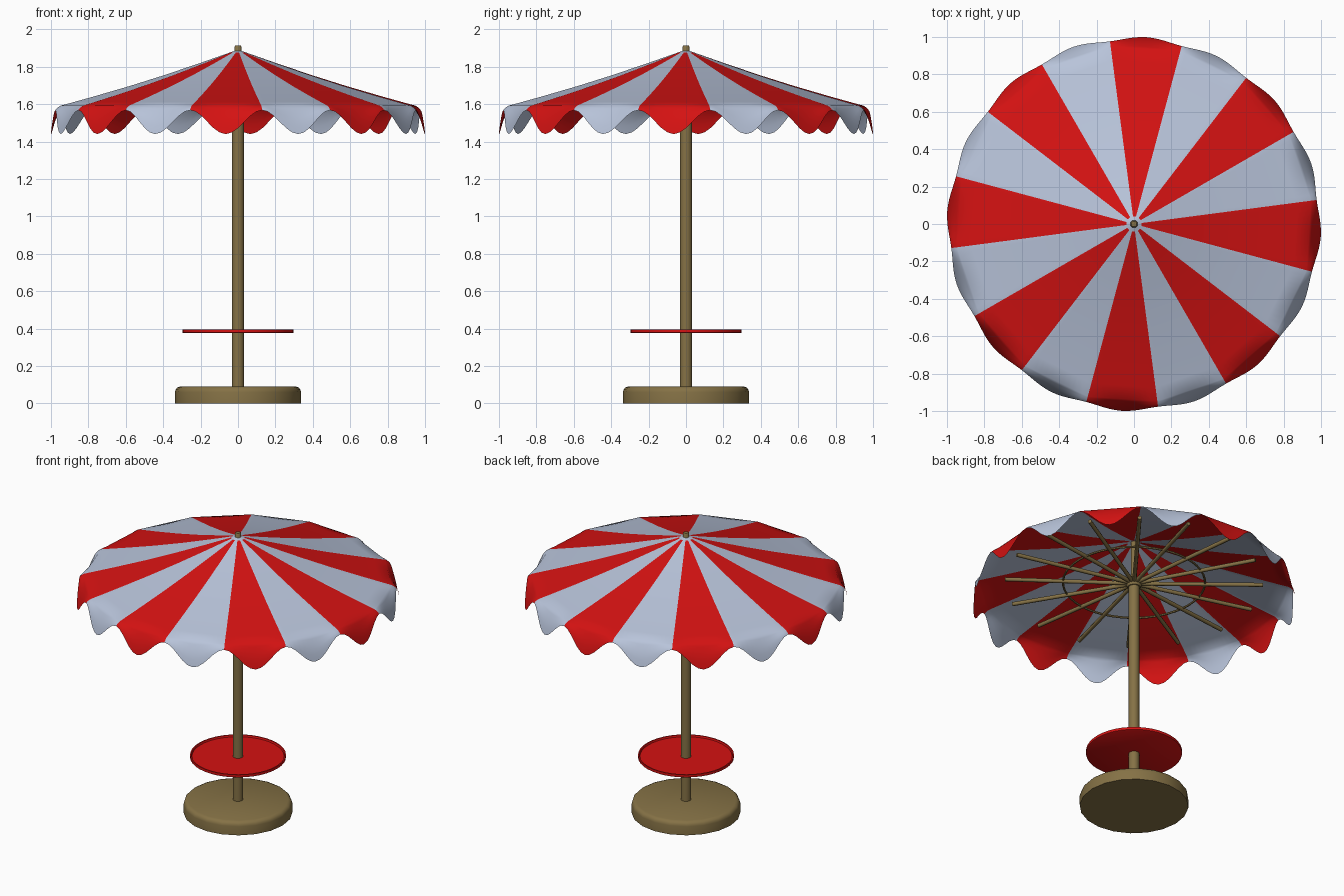
import bpy, bmesh, math
from mathutils import Vector

cube = bpy.data.objects.get("Cube")
if cube:
    bpy.data.objects.remove(cube, do_unlink=True)


def material(name, rgb):
    m = bpy.data.materials.new(name)
    m.use_nodes = True
    m.diffuse_color = (*rgb, 1)
    bsdf = next(n for n in m.node_tree.nodes if n.type == 'BSDF_PRINCIPLED')
    bsdf.inputs["Base Color"].default_value = (*rgb, 1)
    return m


WHITE = material("pale_fabric", (0.48, 0.55, 0.70))
RED = material("red", (0.66, 0.006, 0.006))
WOOD = material("brown_wood", (0.235, 0.167, 0.06))


def finish(name, bm, mats, angle=40):
    me = bpy.data.meshes.new(name)
    bm.to_mesh(me)
    bm.free()
    ob = bpy.data.objects.new(name, me)
    bpy.context.collection.objects.link(ob)
    for m in mats:
        me.materials.append(m)
    bpy.ops.object.select_all(action='DESELECT')
    ob.select_set(True)
    bpy.context.view_layer.objects.active = ob
    bpy.ops.object.shade_smooth_by_angle(angle=math.radians(angle))
    return ob


def lathe(name, profile, mat, sides, closed=False):
    """Spin (radius, z) points about the z axis; open profiles get end caps."""
    bm = bmesh.new()
    rings = [[bm.verts.new((r * math.cos(a), r * math.sin(a), z))
              for a in (math.tau * i / sides for i in range(sides))]
             for r, z in profile]
    pairs = list(zip(rings, rings[1:]))
    if closed:
        pairs.append((rings[-1], rings[0]))
    else:
        bm.faces.new(rings[0][::-1])
        bm.faces.new(rings[-1])
    for lo, hi in pairs:
        for i in range(sides):
            j = (i + 1) % sides
            bm.faces.new((lo[i], lo[j], hi[j], hi[i]))
    bmesh.ops.recalc_face_normals(bm, faces=bm.faces)
    return finish(name, bm, [mat])


# Base, pole, finial, hub
lathe("base", [(.337, 0), (.337, .06), (.334, .073), (.325, .084), (.31, .09)], WOOD, 20)
lathe("pole", [(.033, -.0), (.033, 1.60)], WOOD, 16)
lathe("finial", [(.02, 1.58), (.02, 1.905), (.015, 1.913)], WOOD, 12)
lathe("rib_hub", [(.04, 1.565), (.046, 1.575), (.046, 1.61), (.04, 1.62)], WOOD, 16)

# Tray table with a shallow lip
lathe("table", [(.292, .375), (.297, .378), (.297, .395), (.289, .395), (.285, .384)], RED, 40)

# Canopy: flat panels between ribs, then a flared scalloped valance
PANELS, SUB = 16, 12
STEP = math.tau / PANELS
START = math.radians(7.5)
APEX_R, APEX_Z, EDGE_R, EDGE_Z = .018, 1.885, .955, 1.592
ROOF = [0, .025, .2, .4, .6, .8, .92, 1]
VALANCE = [.15, .3, .5, .75, 1]


def canopy_column(panel, u):
    """Points from apex to hem at position u (0..1) across a panel."""
    a0 = START + panel * STEP
    c0 = Vector((math.cos(a0), math.sin(a0), 0))
    c1 = Vector((math.cos(a0 + STEP), math.sin(a0 + STEP), 0))
    chord = c0.lerp(c1, u)
    out = chord.normalized()
    pts = []
    for t in ROOF:
        p = chord * (APEX_R + (EDGE_R - APEX_R) * t)
        p.z = APEX_Z + (EDGE_Z - APEX_Z) * t - .012 * math.sin(math.pi * t)
        pts.append(p)
    wave = math.sin(math.pi * u) ** 2
    drop = .024 + .128 * wave
    r0, r1 = chord.length * EDGE_R, .985 + .016 * wave
    for s in VALANCE:
        p = out * (r0 + (r1 - r0) * (.45 * s + .55 * math.sin(s * math.pi / 2)))
        p.z = EDGE_Z - drop * (.8 * s + .2 * s * s)
        pts.append(p)
    return pts


bm = bmesh.new()
cols = [[bm.verts.new(p) for p in canopy_column(k, i / SUB)]
        for k in range(PANELS) for i in range(SUB)]
for c in range(len(cols)):
    left, right = cols[c], cols[(c + 1) % len(cols)]
    for j in range(len(left) - 1):
        f = bm.faces.new((left[j], left[j + 1], right[j + 1], right[j]))
        # Odd panels are red, except the small crown at the apex
        f.material_index = 1 if (c // SUB) % 2 and j > 0 else 0
finish("canopy", bm, [WHITE, RED], 60)

# Ribs radiating under the panel seams
for k in range(PANELS):
    a = START + k * STEP
    d = Vector((math.cos(a), math.sin(a), 0))
    p0, p1 = d * .03 + Vector((0, 0, 1.592)), d * .80 + Vector((0, 0, 1.602))
    bpy.ops.mesh.primitive_cylinder_add(vertices=8, radius=.013, depth=(p1 - p0).length,
                                        location=(p0 + p1) / 2)
    rib = bpy.context.object
    rib.name = f"rib_{k + 1}"
    rib.rotation_euler = (p1 - p0).to_track_quat('Z', 'Y').to_euler()
    rib.data.materials.append(WOOD)
    bpy.ops.object.shade_smooth_by_angle(angle=math.radians(50))

# Thin ring tying the ribs together
lathe("rib_ring", [(.44 + .007 * math.cos(b), 1.6 + .007 * math.sin(b))
                   for b in (math.tau * i / 6 for i in range(6))], WOOD, 48, closed=True)
